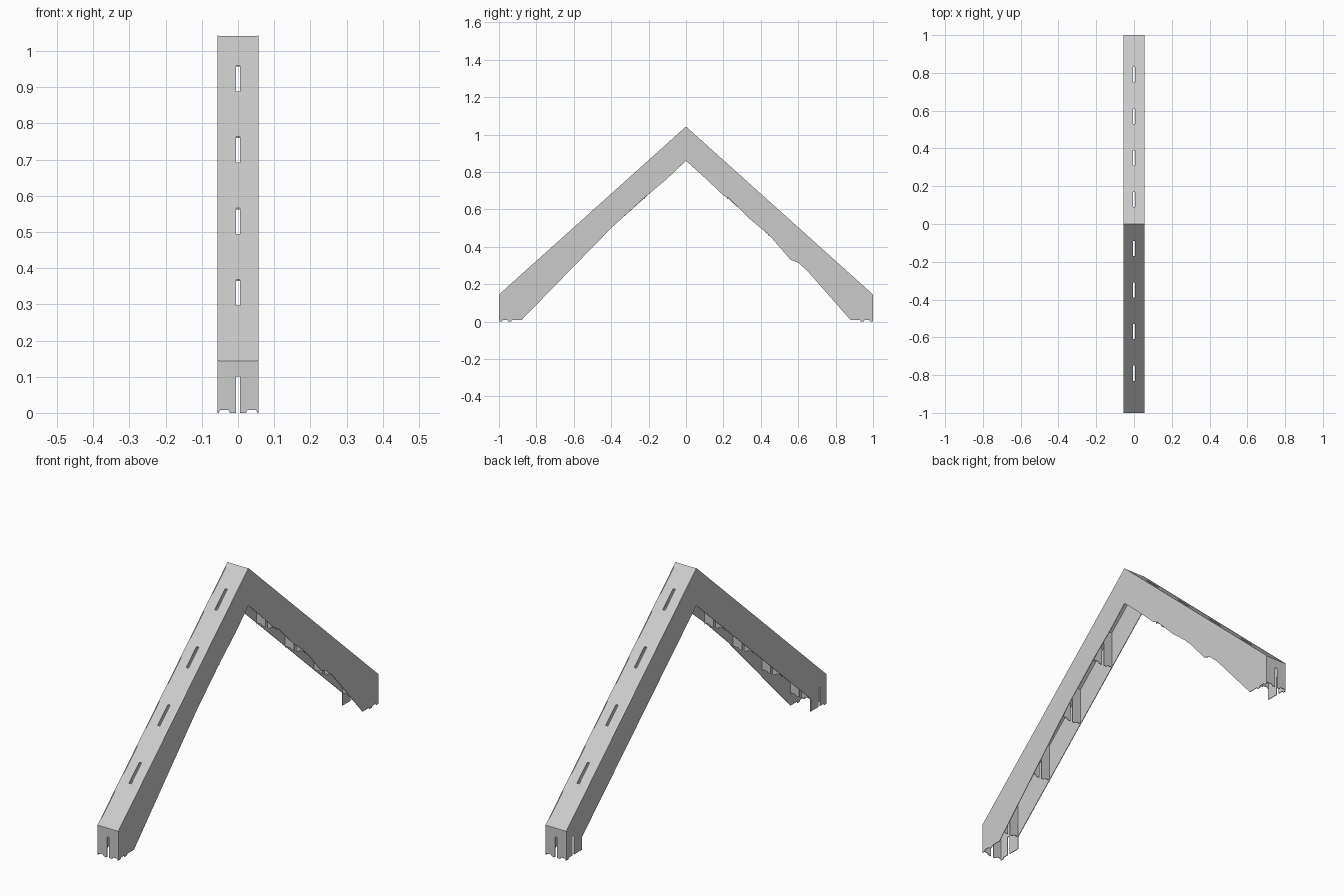
import bpy, bmesh
from mathutils import Matrix

if "Cube" in bpy.data.objects:
    bpy.data.objects.remove(bpy.data.objects["Cube"])

T = 0.003          # sheet thickness
W = 0.056          # half width
SLOT = 0.006       # half slot width
PEAK, SLOPE = 1.043, 0.898


def roof_z(y):
    return PEAK - SLOPE * abs(y)


def plate(name, loops, u, v, w, origin):
    """Sheet cut from a 2D outline (first loop) with holes (other loops)."""
    cu = bpy.data.curves.new(name, 'CURVE')
    cu.dimensions = '2D'
    cu.fill_mode = 'BOTH'
    cu.extrude = T / 2
    for pts in loops:
        sp = cu.splines.new('POLY')
        sp.points.add(len(pts) - 1)
        for p, (a, b) in zip(sp.points, pts):
            p.co = (a, b, 0, 1)
        sp.use_cyclic_u = True
    tmp = bpy.data.objects.new(name + "_outline", cu)
    bpy.context.collection.objects.link(tmp)
    deps = bpy.context.evaluated_depsgraph_get()
    me = bpy.data.meshes.new_from_object(tmp.evaluated_get(deps))
    bpy.data.objects.remove(tmp)
    bpy.data.curves.remove(cu)
    me.transform(Matrix((u, v, w)).transposed().to_4x4())
    me.transform(Matrix.Translation(origin))
    bm = bmesh.new()
    bm.from_mesh(me)
    bmesh.ops.remove_doubles(bm, verts=bm.verts, dist=1e-5)
    bmesh.ops.recalc_face_normals(bm, faces=bm.faces)
    bm.to_mesh(me)
    bm.free()
    for p in me.polygons:
        p.use_smooth = False
    me.name = name
    ob = bpy.data.objects.new(name, me)
    bpy.context.collection.objects.link(ob)
    return ob


X, Y, Z = (1, 0, 0), (0, 1, 0), (0, 0, 1)

# Side walls: right wall has a ragged lower edge, left wall is straight and slotted
top = [(-1, 0), (-1, roof_z(1)), (0, PEAK), (1, roof_z(1)), (1, 0)]
foot = [(0.985, 0), (0.98, 0.008), (0.955, 0.008), (0.95, 0), (0.935, 0), (0.93, 0.008), (0.89, 0.008)]
right_edge = [(0.88, 0.008), (0.65, 0.27), (0.60, 0.315), (0.56, 0.33), (0.46, 0.445),
              (0.43, 0.475), (0.34, 0.55), (0.23, 0.66), (0.20, 0.675), (0.10, 0.77),
              (0, 0.86), (-0.10, 0.765), (-0.22, 0.665), (-0.40, 0.50), (-0.88, 0.008)]
right_foot = [(-y, z) for y, z in reversed(foot)]
plate("right_wall", [top + foot + right_edge + right_foot], Y, Z, X, (W - T / 2, 0, 0))

left_half = [(0.985, 0), (0.98, 0.008), (0.952, 0.008), (0.952, 0.1), (0.94, 0.1),
             (0.94, 0.008), (0.88, 0.008), (0.88, 0.07)]
left_mirror = [(-y, z) for y, z in reversed(left_half)]
plate("left_wall", [top + left_half + [(0, 0.86)] + left_mirror], Y, Z, X, (-W + T / 2, 0, 0))

# Roof panels with four slots each
I = W - T
for side, s in (("front", -1), ("back", 1)):
    loops = [[(-I, 0), (I, 0), (I, 1), (-I, 1)]]
    for k in range(4):
        a = 0.09 + 0.22 * k
        loops.append([(-SLOT, a), (SLOT, a), (SLOT, a + 0.08), (-SLOT, a + 0.08)])
    plate(side + "_roof", loops, X, (0, s, -SLOPE), Z, (0, 0, PEAK - T))


# Cross plates: each is notched from below
def cross_plate(name, y, z0, z1, notch):
    h = 0.008
    half = [(SLOT, notch), (SLOT, z0), (0.022, z0), (0.026, z0 + h), (I - 0.003, z0 + h), (I, z0), (I, z1)]
    other = [(-a, b) for a, b in reversed(half)]
    plate(name, [half + other], X, Z, Y, (0, y, 0))


cross_plate("peak_rib", 0, 0.862, PEAK - 2 * T, 0.97)
for side, s in (("front", -1), ("back", 1)):
    for k in range(1, 5):
        y = 0.22 * k
        z1 = roof_z(y) - 1.5 * T
        z0 = max(0.0, roof_z(y) - 0.19)
        notch = roof_z(y) - 0.075
        cross_plate(f"{side}_rib_{k}", s * y, z0, z1, notch)
    cross_plate(side + "_end_wall", s * (1 - T / 2), 0, roof_z(1) - T, 0.1)
